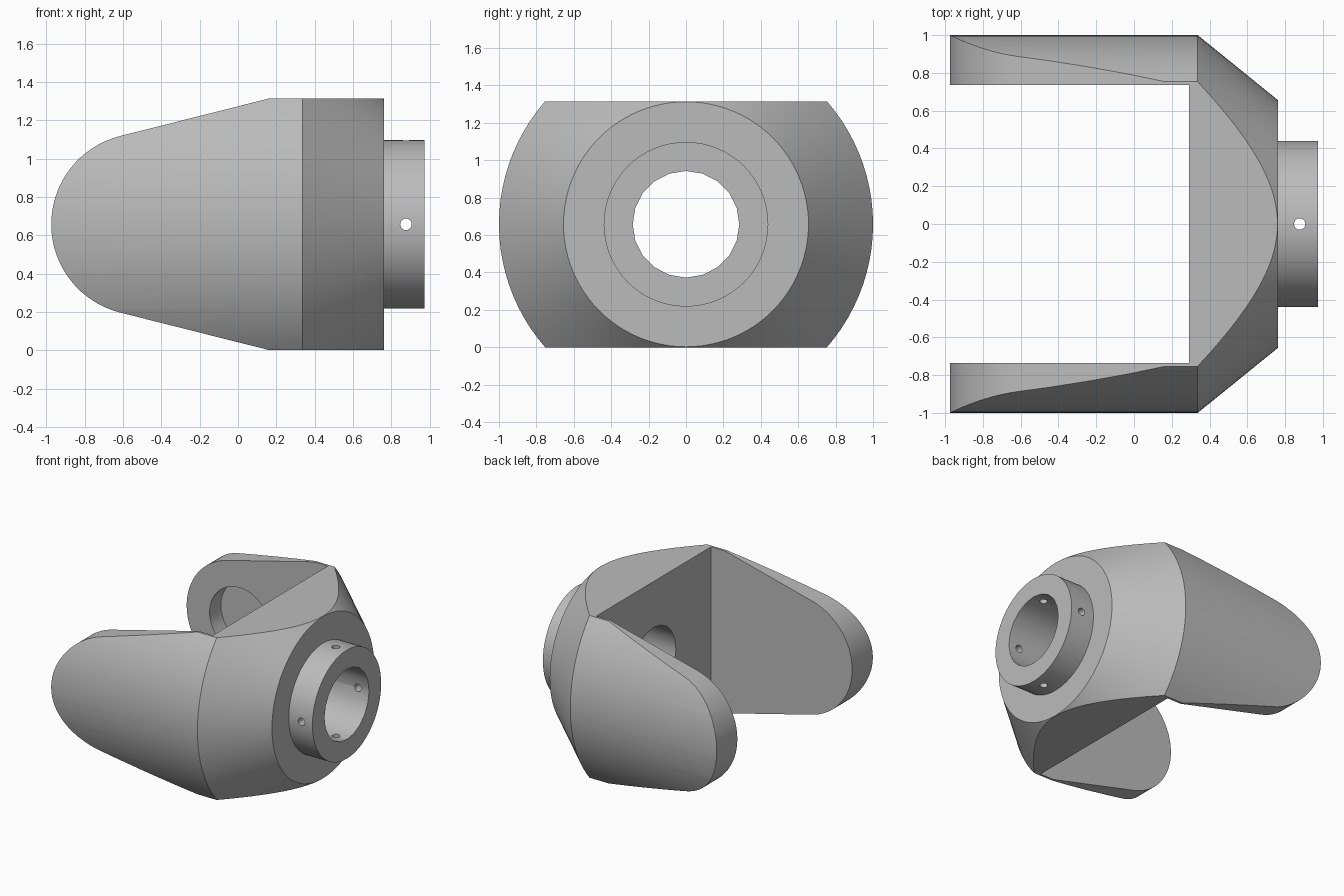
import bpy, bmesh
from math import pi, sin, cos, radians
from mathutils import Matrix, Vector

if "Cube" in bpy.data.objects:
    bpy.data.objects.remove(bpy.data.objects["Cube"], do_unlink=True)

MID = 0.6575          # height of the main axis
HALF = 0.6575         # half height between the flats
EYE_X, EYE_R = -0.5, 0.475   # rounded arm end

metal = bpy.data.materials.new("plain grey metal")
metal.use_nodes = True
grey = (0.5, 0.5, 0.5, 1)
metal.diffuse_color = grey
metal.node_tree.nodes["Principled BSDF"].inputs["Base Color"].default_value = grey


def make(name, bm):
    bmesh.ops.recalc_face_normals(bm, faces=bm.faces)
    mesh = bpy.data.meshes.new(name)
    bm.to_mesh(mesh)
    bm.free()
    mesh.materials.append(metal)
    obj = bpy.data.objects.new(name, mesh)
    bpy.context.collection.objects.link(obj)
    return obj


def lathe(name, profile, sides):
    """Closed solid turned about the x axis from (x, radius) points."""
    bm = bmesh.new()
    rings = [[bm.verts.new((x, r * sin(2 * pi * i / sides), MID + r * cos(2 * pi * i / sides)))
              for i in range(sides)] for x, r in profile]
    for a, b in zip(rings, rings[1:]):
        for i in range(sides):
            j = (i + 1) % sides
            bm.faces.new((a[i], a[j], b[j], b[i]))
    bm.faces.new(rings[0])
    bm.faces.new(rings[-1])
    return make(name, bm)


def rod(name, center, axis, radius, length, sides):
    bm = bmesh.new()
    turn = Vector((0, 0, 1)).rotation_difference(Vector(axis)).to_matrix().to_4x4()
    bmesh.ops.create_cone(bm, cap_ends=True, segments=sides, radius1=radius, radius2=radius,
                          depth=length, matrix=Matrix.Translation(center) @ turn)
    return make(name, bm)


def side_profile():
    """Outline of the yoke in the xz plane, extruded across y."""
    tilt = radians(14)
    top = []
    for i in range(17):
        a = (pi / 2 - tilt) * i / 16
        top.append((EYE_X - EYE_R * cos(a), EYE_R * sin(a)))
    top += [(0.165, HALF), (1.2, HALF)]
    outline = top + [(x, -z) for x, z in reversed(top[1:])]
    bm = bmesh.new()
    face = bm.faces.new([bm.verts.new((x, -1.2, MID + z)) for x, z in outline])
    moved = bmesh.ops.extrude_face_region(bm, geom=[face])["geom"]
    bmesh.ops.translate(bm, vec=(0, 2.4, 0),
                        verts=[v for v in moved if isinstance(v, bmesh.types.BMVert)])
    return make("side_profile", bm)


def slot_block():
    bm = bmesh.new()
    bmesh.ops.create_cube(bm, size=1, matrix=Matrix.Translation((-0.71, 0, MID))
                          @ Matrix.Diagonal((2, 1.47, 3, 1)))
    return make("slot_block", bm)


def carve(obj, cutter, operation="DIFFERENCE"):
    mod = obj.modifiers.new("carve", "BOOLEAN")
    mod.operation, mod.solver, mod.object = operation, "EXACT", cutter
    bpy.context.view_layer.objects.active = obj
    bpy.ops.object.modifier_apply(modifier=mod.name)
    bpy.data.objects.remove(cutter, do_unlink=True)


# Turned yoke blank: barrel and cone, trimmed to the tapered side outline
yoke = lathe("yoke", [(-1.2, 1), (0.337, 1), (0.763, 0.655)], 96)
carve(yoke, side_profile(), "INTERSECT")
carve(yoke, slot_block())

# Blind bearing pocket inside the back arm
carve(yoke, rod("pocket", (EYE_X, 0.775, MID), (0, 1, 0), 0.27, 0.21, 40))

# Collar on the narrow end
collar = lathe("collar", [(0.6, 0.44), (0.975, 0.44)], 64)
carve(yoke, collar, "UNION")

# Shaft bore and the crossed pin holes
carve(yoke, lathe("bore", [(0.1, 0.285), (1.2, 0.285)], 20))
for direction in ((0, 1, 0), (0, 0, 1)):
    carve(yoke, rod("pin_hole", (0.877, 0, MID), direction, 0.03, 1.2, 20))

bpy.ops.object.select_all(action="DESELECT")
yoke.select_set(True)
bpy.context.view_layer.objects.active = yoke
bpy.ops.object.shade_smooth_by_angle(angle=radians(25))
